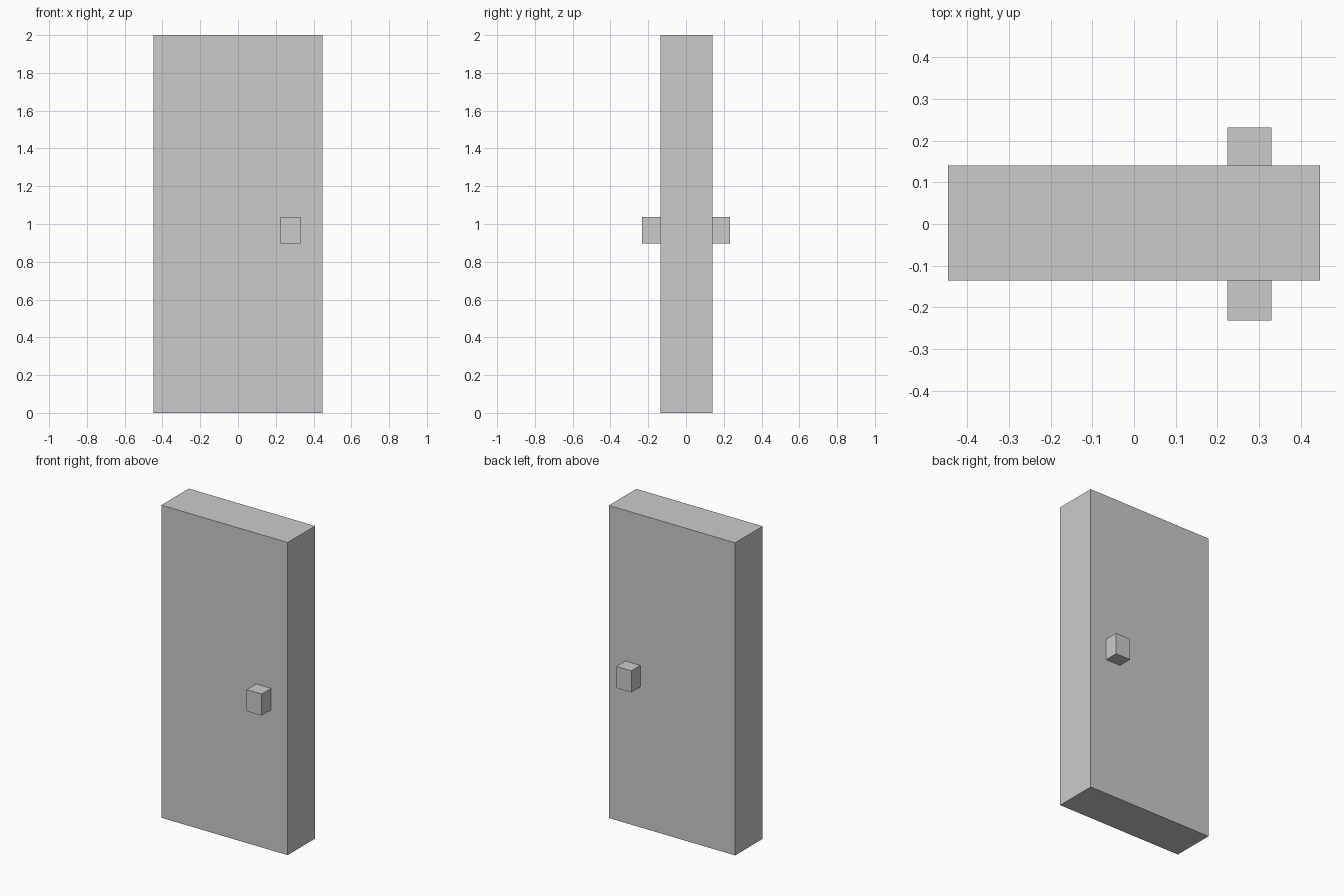
import bpy

if "Cube" in bpy.data.objects:
    bpy.data.objects.remove(bpy.data.objects["Cube"])


def box(name, x, y, z):
    """Axis-aligned box from (min, max) ranges."""
    bpy.ops.mesh.primitive_cube_add(size=1)
    ob = bpy.context.object
    ob.name = name
    ob.location = [(a + b) / 2 for a, b in (x, y, z)]
    ob.scale = [b - a for a, b in (x, y, z)]
    bpy.ops.object.transform_apply(location=True, rotation=False, scale=True)
    return ob


FRONT, BACK, REACH = -0.136, 0.141, 0.232

# Door slab
box("door_panel", (-0.447, 0.447), (FRONT, BACK), (0, 2))

# Block handles on both faces
for name, y in (("front_handle", (-REACH, FRONT)), ("back_handle", (BACK, REACH))):
    box(name, (0.224, 0.33), y, (0.898, 1.036))
